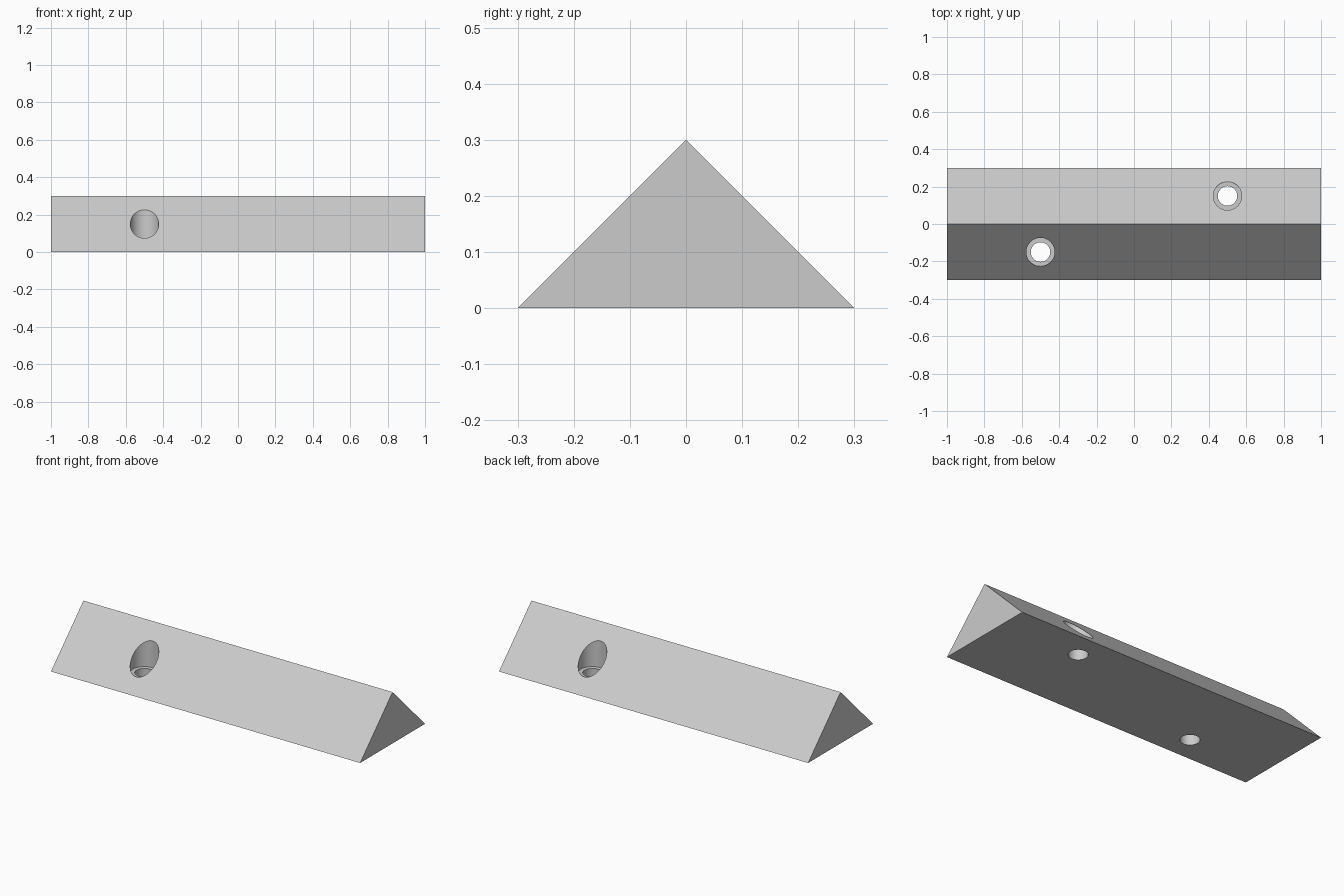
import bpy
import bmesh
from math import radians

cube = bpy.data.objects.get("Cube")
if cube:
    bpy.data.objects.remove(cube, do_unlink=True)

LENGTH, HALF_WIDTH, HEIGHT = 2.0, 0.3, 0.3
HOLE_RADIUS, BORE_RADIUS, BORE_FLOOR = 0.052, 0.076, 0.07

grey = bpy.data.materials.new("light_grey")
grey.use_nodes = True
color = (0.6, 0.6, 0.6, 1)
grey.diffuse_color = color
grey.node_tree.nodes["Principled BSDF"].inputs["Base Color"].default_value = color


def activate(obj):
    bpy.ops.object.select_all(action="DESELECT")
    obj.select_set(True)
    bpy.context.view_layer.objects.active = obj


def make_prism(name, profile, length):
    """Extrude a y-z profile along x, centred on x = 0."""
    bm = bmesh.new()
    face = bm.faces.new([bm.verts.new((-length / 2, y, z)) for y, z in profile])
    result = bmesh.ops.extrude_face_region(bm, geom=[face])
    moved = [v for v in result["geom"] if isinstance(v, bmesh.types.BMVert)]
    bmesh.ops.translate(bm, verts=moved, vec=(length, 0, 0))
    bmesh.ops.recalc_face_normals(bm, faces=bm.faces)
    mesh = bpy.data.meshes.new(name)
    bm.to_mesh(mesh)
    bm.free()
    obj = bpy.data.objects.new(name, mesh)
    bpy.context.collection.objects.link(obj)
    mesh.materials.append(grey)
    return obj


def drill(obj, x, y, radius, bottom, top=0.6):
    """Cut a vertical round hole and discard the cutter."""
    bpy.ops.mesh.primitive_cylinder_add(
        vertices=64, radius=radius, depth=top - bottom,
        location=(x, y, (top + bottom) / 2))
    cutter = bpy.context.object
    cutter.name = "hole_cutter"
    cutter.hide_render = True
    cutter.data.materials.append(grey)
    activate(obj)
    mod = obj.modifiers.new("hole", "BOOLEAN")
    mod.operation = "DIFFERENCE"
    mod.solver = "EXACT"
    mod.object = cutter
    bpy.ops.object.modifier_apply(modifier=mod.name)
    bpy.data.objects.remove(cutter, do_unlink=True)


# Triangular bar
bar = make_prism("triangular_bar",
                 [(-HALF_WIDTH, 0), (HALF_WIDTH, 0), (0, HEIGHT)], LENGTH)

# Counterbored screw holes, one in each slope
for side in (-1, 1):
    x, y = side * LENGTH / 4, side * HALF_WIDTH / 2
    drill(bar, x, y, BORE_RADIUS, BORE_FLOOR)
    drill(bar, x, y, HOLE_RADIUS, -0.1)

# Smooth hole walls, crisp edges
activate(bar)
bpy.ops.object.shade_smooth_by_angle(angle=radians(30))
